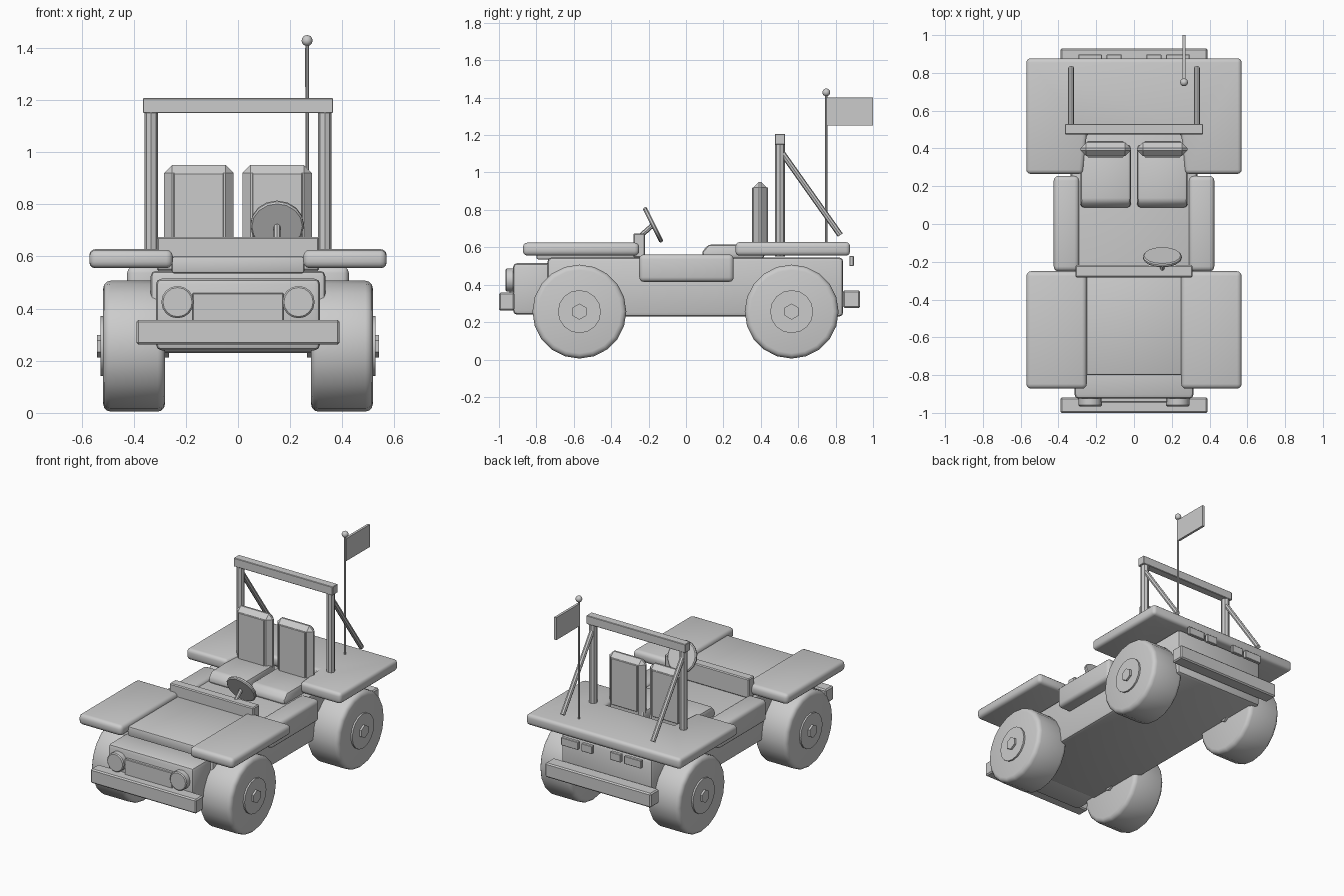
import bpy, bmesh, math
from mathutils import Vector

if "Cube" in bpy.data.objects:
    bpy.data.objects.remove(bpy.data.objects["Cube"])


def finish(name, bm, bevel=0.0, segs=2):
    me = bpy.data.meshes.new(name)
    bmesh.ops.recalc_face_normals(bm, faces=bm.faces)
    if bevel:
        sharp = [e for e in bm.edges if e.calc_face_angle(0) > 0.5]
        bmesh.ops.bevel(bm, geom=sharp, offset=bevel, segments=segs,
                        profile=0.5, affect='EDGES', clamp_overlap=True)
    bm.to_mesh(me)
    bm.free()
    ob = bpy.data.objects.new(name, me)
    bpy.context.collection.objects.link(ob)
    bpy.ops.object.select_all(action='DESELECT')
    ob.select_set(True)
    bpy.context.view_layer.objects.active = ob
    bpy.ops.object.shade_smooth_by_angle(angle=math.radians(35))
    return ob


def box(name, x, y, z, bevel=0.0, segs=2):
    """Bevelled box from (min, max) ranges."""
    bm = bmesh.new()
    bmesh.ops.create_cube(bm, size=1)
    for v in bm.verts:
        for i, (a, b) in enumerate((x, y, z)):
            v.co[i] = a if v.co[i] < 0 else b
    return finish(name, bm, bevel, segs)


def rod(name, p, q, r, sides=8, bevel=0.0, segs=2):
    """Cylinder between two points."""
    p, q = Vector(p), Vector(q)
    bm = bmesh.new()
    bmesh.ops.create_cone(bm, cap_ends=True, segments=sides, radius1=r, radius2=r, depth=(q - p).length)
    if bevel:
        rim = [e for e in bm.edges if abs(e.verts[0].co.z - e.verts[1].co.z) < 1e-5]
        bmesh.ops.bevel(bm, geom=rim, offset=bevel, segments=segs, profile=0.5, affect='EDGES')
    rot = (q - p).to_track_quat('Z', 'Y').to_matrix().to_4x4()
    bm.transform(rot)
    bmesh.ops.translate(bm, verts=bm.verts, vec=(p + q) / 2)
    return finish(name, bm)


def prism(name, pts, axis, lo, hi, bevel, segs=2):
    """Extrude a 2D outline along x (outline y,z) or z (outline x,y)."""
    bm = bmesh.new()
    put = (lambda a, b: (lo, a, b)) if axis == 'X' else (lambda a, b: (a, b, lo))
    f = bm.faces.new([bm.verts.new(put(a, b)) for a, b in pts])
    ext = bmesh.ops.extrude_face_region(bm, geom=[f])
    move = Vector((hi - lo, 0, 0)) if axis == 'X' else Vector((0, 0, hi - lo))
    bmesh.ops.translate(bm, vec=move, verts=[g for g in ext['geom'] if isinstance(g, bmesh.types.BMVert)])
    return finish(name, bm, bevel, segs)


def span(s, a, b):
    return tuple(sorted((s * a, s * b)))


# Body
box("hull", (-0.335, 0.335), (-0.74, 0.84), (0.23, 0.545), 0.02)
box("nose", (-0.315, 0.315), (-0.925, -0.70), (0.24, 0.515), 0.022)
box("grille", (-0.175, 0.175), (-0.945, -0.90), (0.34, 0.46), 0.004, 1)
box("hood", (-0.255, 0.255), (-0.80, -0.25), (0.535, 0.60), 0.01)
box("dashboard", (-0.31, 0.31), (-0.282, -0.218), (0.545, 0.675), 0.006, 1)
box("front_bumper", (-0.39, 0.39), (-1.0, -0.918), (0.262, 0.357), 0.008, 1)
box("rear_bumper", (-0.39, 0.39), (0.84, 0.93), (0.275, 0.37), 0.008, 1)

# Rear deck and fenders as one U-shaped plate
prism("rear_deck", [(-0.57, 0.265), (-0.27, 0.265), (-0.25, 0.48), (0.25, 0.48),
                    (0.27, 0.265), (0.57, 0.265), (0.57, 0.877), (-0.57, 0.877)],
      'Z', 0.555, 0.628, 0.022, 3)

# Mirrored parts
for s, side in ((-1, "left"), (1, "right")):
    box(side + "_front_fender", span(s, 0.25, 0.57), (-0.872, -0.25), (0.555, 0.625), 0.025, 3)
    box(side + "_side_pod", span(s, 0.29, 0.425), (-0.25, 0.255), (0.415, 0.562), 0.025, 3)
    rod(side + "_headlight", (s * 0.232, -0.965, 0.425), (s * 0.232, -0.90, 0.425), 0.062, 16, 0.006, 1)
    box(side + "_tail_light", span(s, 0.17, 0.295), (0.873, 0.897), (0.50, 0.553), 0.003, 1)
    box(side + "_reverse_light", span(s, 0.065, 0.145), (0.873, 0.897), (0.50, 0.553), 0.003, 1)

    # Seats
    prism(side + "_seat_cushion", [(0.09, 0.54), (0.085, 0.575), (0.12, 0.615), (0.42, 0.615), (0.42, 0.54)],
          'X', *span(s, 0.017, 0.283), 0.018)
    box(side + "_seat_back", span(s, 0.017, 0.283), (0.36, 0.432), (0.55, 0.95), 0.03, 1)
    box(side + "_seat_panel", span(s, 0.055, 0.247), (0.353, 0.439), (0.61, 0.92), 0.003, 1)

    # Roll bar posts and braces
    rod(side + "_roll_post", (s * 0.333, 0.502, 0.55), (s * 0.333, 0.502, 1.17), 0.026, 8)
    rod(side + "_roll_brace", (s * 0.333, 0.51, 1.11), (s * 0.333, 0.825, 0.665), 0.016, 8)

    # Wheels
    for y, end in ((-0.57, "front"), (0.565, "rear")):
        n = side + "_" + end
        rod(n + "_tire", (s * 0.28, y, 0.256), (s * 0.517, y, 0.256), 0.251, 20, 0.028, 3)
        rod(n + "_rim", (s * 0.45, y, 0.256), (s * 0.528, y, 0.256), 0.115, 16)
        rod(n + "_hub", (s * 0.265, y, 0.256), (s * 0.541, y, 0.256), 0.043, 6)

box("roll_bar_top", (-0.365, 0.365), (0.475, 0.53), (1.15, 1.207), 0.003, 1)

# Steering wheel
c, d = Vector((0.15, -0.176, 0.72)), Vector((0, 0.894, 0.447))
rod("steering_wheel", c - d * 0.011, c + d * 0.011, 0.103, 16, 0.006, 1)
rod("steering_column", (0.15, -0.25, 0.655), c, 0.013, 8)

# Antenna with flag
rod("antenna", (0.265, 0.75, 0.60), (0.265, 0.75, 1.42), 0.007, 8)
box("flag", (0.257, 0.273), (0.755, 1.0), (1.25, 1.40))
bm = bmesh.new()
bmesh.ops.create_uvsphere(bm, u_segments=12, v_segments=8, radius=0.021)
bmesh.ops.translate(bm, verts=bm.verts, vec=(0.265, 0.75, 1.428))
finish("antenna_ball", bm)
